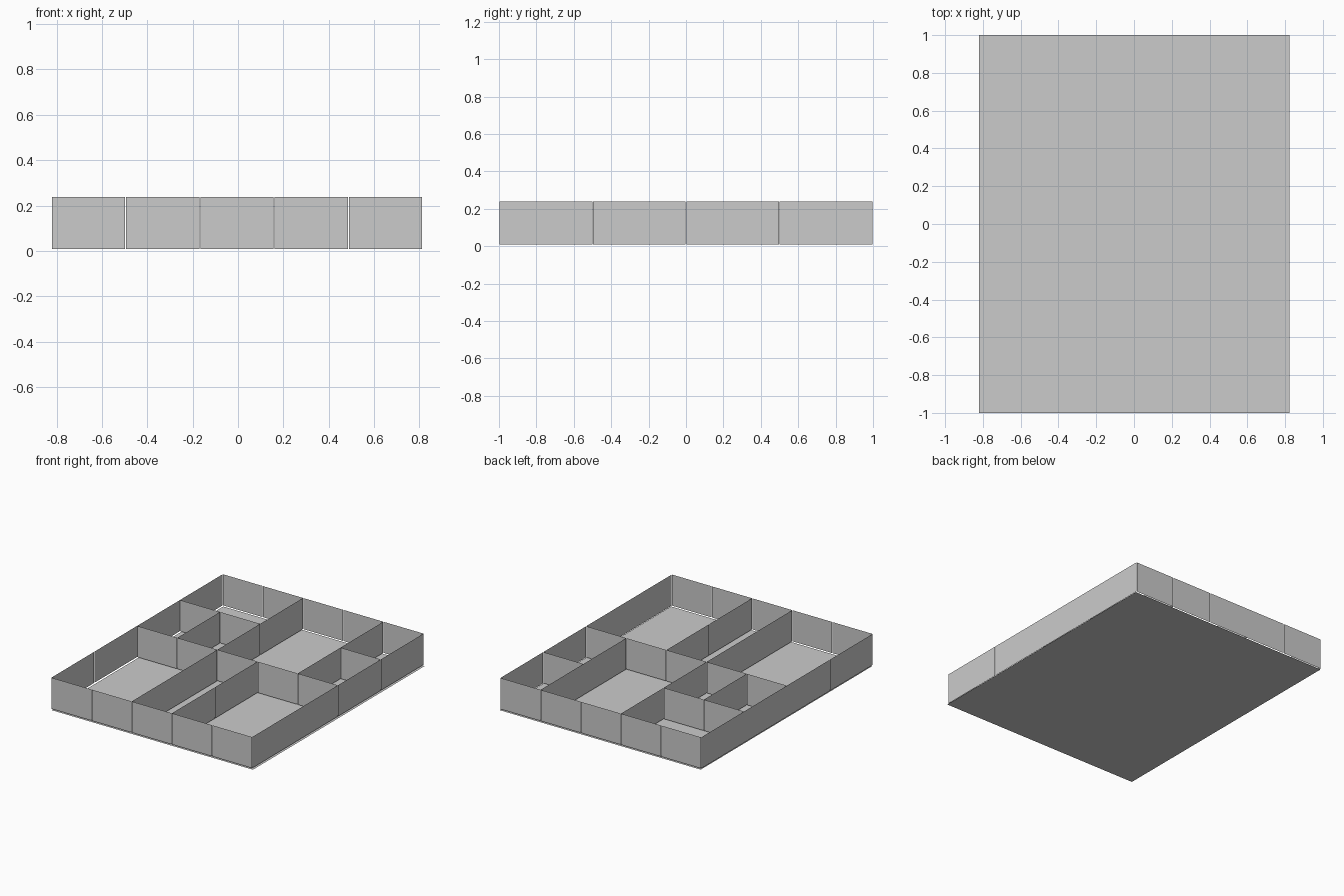
import bpy, bmesh

if "Cube" in bpy.data.objects:
    bpy.data.objects.remove(bpy.data.objects["Cube"])

# Grid of 5 x 4 cells; thin card panels slot along the grid lines
X0, DX = -0.823, 0.3275
Y0, DY = -0.998, 0.499
Z0, Z1 = 0.009, 0.238
GAP = 0.002


def sheet(name, quads):
    """Zero-thickness card made of separate quads."""
    bm = bmesh.new()
    for q in quads:
        bm.faces.new([bm.verts.new(p) for p in q])
    me = bpy.data.meshes.new(name)
    bm.to_mesh(me)
    bm.free()
    ob = bpy.data.objects.new(name, me)
    bpy.context.collection.objects.link(ob)
    return ob


def panel(a, b):
    return [(*a, Z0), (*b, Z0), (*b, Z1), (*a, Z1)]


def wall_x(name, row, start, end):
    """Wall running along x on grid row, one panel per cell."""
    y = Y0 + DY * row
    sheet(name, [panel((X0 + DX * i + GAP, y), (X0 + DX * (i + 1) - GAP, y))
                 for i in range(start, end)])


def wall_y(name, col, start, end):
    """Wall running along y on grid column, one panel per cell."""
    x = X0 + DX * col
    sheet(name, [panel((x, Y0 + DY * j + GAP), (x, Y0 + DY * (j + 1) - GAP))
                 for j in range(start, end)])


# Floor
sheet("floor", [[(-0.82, -1, 0), (0.822, -1, 0), (0.822, 1, 0), (-0.82, 1, 0)]])

# Outer walls
wall_x("front_wall", 0, 0, 5)
wall_x("back_wall", 4, 0, 5)
wall_y("left_wall", 0, 0, 4)
wall_y("right_wall", 5, 0, 4)

# Dividers
wall_x("middle_divider", 2, 0, 5)
wall_y("long_divider", 2, 0, 4)
wall_y("front_divider", 3, 0, 2)
wall_y("back_right_divider", 4, 2, 4)
wall_x("back_left_cross_divider", 3, 0, 2)
wall_x("back_right_cross_divider", 3, 4, 5)
wall_y("small_bin_divider", 1, 2, 3)
